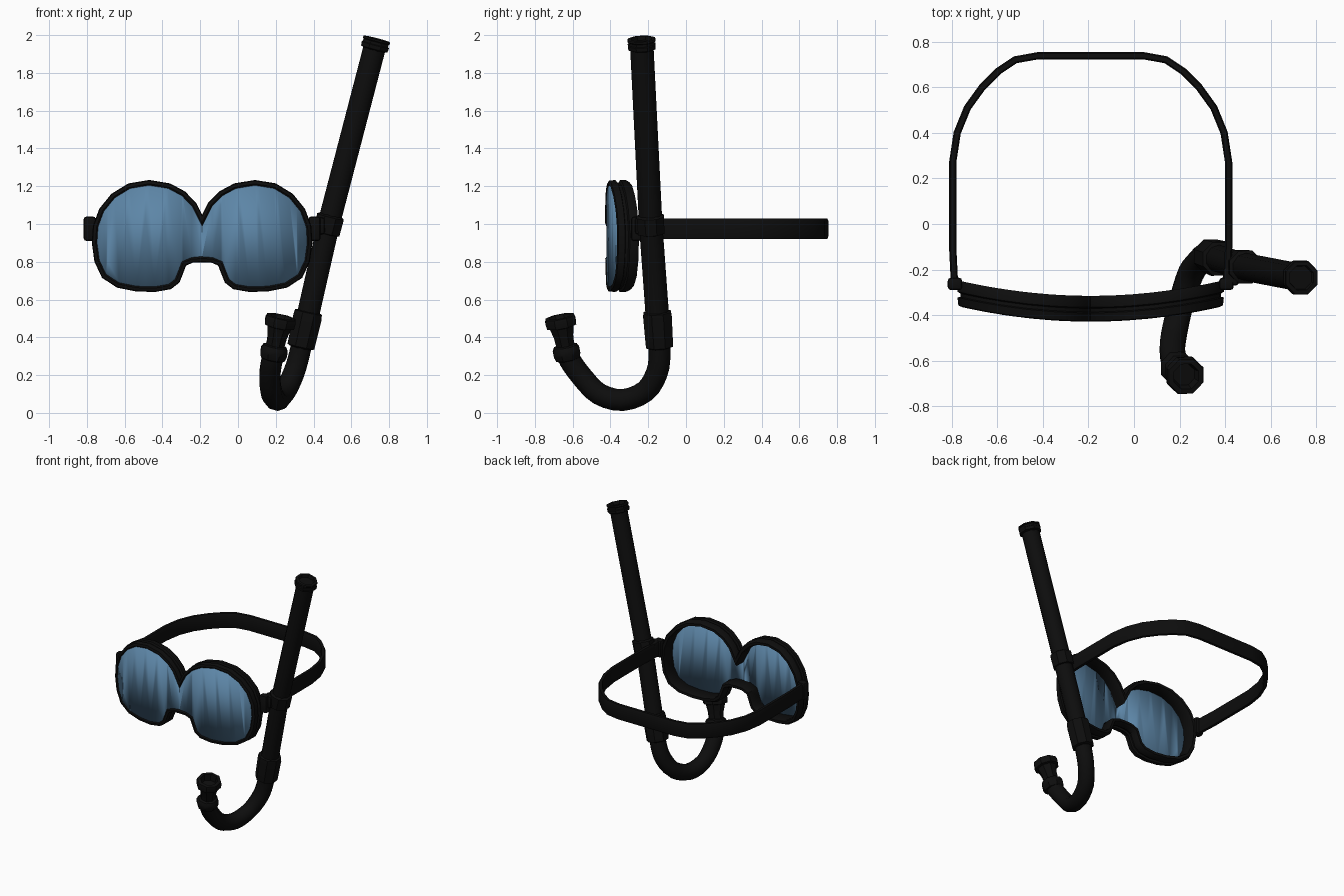
import bpy, bmesh, math
from mathutils import Vector

if "Cube" in bpy.data.objects:
    bpy.data.objects.remove(bpy.data.objects["Cube"])

CX = -0.19  # mask centre line


def material(name, rgb):
    m = bpy.data.materials.new(name)
    m.diffuse_color = (*rgb, 1)
    m.use_nodes = True
    m.node_tree.nodes["Principled BSDF"].inputs["Base Color"].default_value = m.diffuse_color
    return m


RUBBER = material("black rubber", (0.004, 0.004, 0.004))
GLASS = material("blue lens", (0.11, 0.24, 0.39))


def finish(name, bm, mat, angle=40):
    bmesh.ops.recalc_face_normals(bm, faces=bm.faces[:])
    me = bpy.data.meshes.new(name)
    bm.to_mesh(me)
    bm.free()
    ob = bpy.data.objects.new(name, me)
    bpy.context.collection.objects.link(ob)
    me.materials.append(mat)
    bpy.ops.object.select_all(action='DESELECT')
    ob.select_set(True)
    bpy.context.view_layer.objects.active = ob
    bpy.ops.object.shade_smooth_by_angle(angle=math.radians(angle))
    return ob


def skin(name, rings, mat, closed=False, angle=40):
    """Bridge equal rings of points; cap the ends unless closed."""
    bm = bmesh.new()
    vs = [[bm.verts.new(p) for p in r] for r in rings]
    n = len(rings[0])
    for a, b in zip(vs, vs[1:] + (vs[:1] if closed else [])):
        for i in range(n):
            j = (i + 1) % n
            bm.faces.new((a[i], a[j], b[j], b[i]))
    if not closed:
        bm.faces.new(vs[0])
        bm.faces.new(vs[-1])
    return finish(name, bm, mat, angle)


def ring(centre, axis, r, sides):
    u = Vector((1, 0, 0))
    u = (u - axis * u.dot(axis)).normalized()
    v = axis.cross(u)
    return [centre + r * (u * math.cos(t) + v * math.sin(t))
            for t in (2 * math.pi * (k + .5) / sides for k in range(sides))]


def smooth_path(pts, steps=3):
    """Catmull-Rom curve through the points."""
    p = [Vector(q) for q in pts]
    p = [2 * p[0] - p[1]] + p + [2 * p[-1] - p[-2]]
    out = []
    for a, b, c, d in zip(p, p[1:], p[2:], p[3:]):
        for s in range(steps):
            t = s / steps
            out.append(.5 * (2 * b + (c - a) * t + (2 * a - 5 * b + 4 * c - d) * t * t
                             + (3 * b - a - 3 * c + d) * t ** 3))
    return out + [p[-2]]


def tangents(p):
    return [(p[min(i + 1, len(p) - 1)] - p[max(i - 1, 0)]).normalized() for i in range(len(p))]


def tube(name, path, r, sides=10):
    skin(name, [ring(p, t, r, sides) for p, t in zip(path, tangents(path))], RUBBER)


def lathe(name, centre, axis, profile, sides=8):
    """Collar from (distance along axis, radius) pairs."""
    c, a = Vector(centre), Vector(axis).normalized()
    skin(name, [ring(c + a * t, a, r, sides) for t, r in profile], RUBBER)


def block(name, lo, hi, bevel=0.015):
    bm = bmesh.new()
    bmesh.ops.create_cube(bm, size=1)
    for v in bm.verts:
        v.co = Vector([(l + h) / 2 + c * (h - l) for l, h, c in zip(lo, hi, v.co)])
    bmesh.ops.bevel(bm, geom=bm.edges[:], offset=bevel, segments=2, affect='EDGES', profile=.5)
    finish(name, bm, RUBBER)


# Mask outline, half, then mirrored (distance from centre line, z)
half = [(0, 1.05), (.03, 1.11), (.09, 1.172), (.17, 1.215), (.28, 1.233), (.39, 1.215),
        (.48, 1.16), (.545, 1.08), (.578, .99), (.584, .9), (.57, .80), (.53, .715),
        (.45, .663), (.35, .643), (.25, .64), (.165, .655), (.12, .69), (.10, .74),
        (.085, .78), (.05, .795), (0, .797)]
outline = [Vector(p) for p in half + [(-x, z) for x, z in half[-2:0:-1]]]


def inset(d):
    out = []
    for i, p in enumerate(outline):
        e1 = (p - outline[i - 1]).normalized()
        e2 = (outline[(i + 1) % len(outline)] - p).normalized()
        n1, n2 = Vector((e1.y, -e1.x)), Vector((e2.y, -e2.x))
        m = (n1 + n2).normalized()
        out.append(p + m * d / max(m.dot(n1), .4))
    return out


def wrap(p, y):
    """Place a mask point, bending the mask back around the face."""
    return Vector((CX + p.x, y + .2 * p.x ** 2, p.y))


# Mask frame: grooved section of (inset, y) swept round the outline
section = [(.03, -.42), (.02, -.428), (.004, -.424), (0, -.39), (.013, -.385), (.013, -.37),
           (0, -.365), (0, -.335), (.012, -.315), (.03, -.315), (.036, -.33), (.036, -.41)]
skin("mask_frame", [[wrap(p, y) for p in inset(d)] for d, y in section], RUBBER, closed=True)

# Lens, cut into strips so that it bends with the frame
bm = bmesh.new()
bm.faces.new([bm.verts.new((p.x, 0, p.y)) for p in inset(.028)])
bmesh.ops.triangulate(bm, faces=bm.faces[:])
for k in range(-5, 6):
    bmesh.ops.bisect_plane(bm, geom=bm.verts[:] + bm.edges[:] + bm.faces[:],
                           plane_co=(k * .1, 0, 0), plane_no=(1, 0, 0))
for v in bm.verts:
    v.co = wrap(Vector((v.co.x, v.co.z)), -.418)
lens = finish("lens", bm, GLASS)
solid = lens.modifiers.new("thickness", 'SOLIDIFY')
solid.thickness = .008
solid.offset = 0

# Head strap: flat band round the back of the head
side = [(.597, -.26), (.605, -.1), (.605, .27), (.585, .40), (.54, .51), (.475, .60),
        (.405, .67), (.33, .72), (.23, .738)]
path = [Vector((CX + x, y, .975)) for x, y in side + [(-x, y) for x, y in side[::-1]]]
band = [(.016, .04), (.01, .055), (-.01, .055), (-.016, .04),
        (-.016, -.04), (-.01, -.055), (.01, -.055), (.016, -.04)]
rings = []
for p, t in zip(path, tangents(path)):
    n = t.cross(Vector((0, 0, 1)))
    rings.append([p + n * a + Vector((0, 0, b)) for a, b in band])
skin("head_strap", rings, RUBBER)

# Strap buckles on both sides of the mask
for s, name in ((-1, "left"), (1, "right")):
    x = CX + s * .595
    block(name + "_buckle", (x - .032, -.29, .91), (x + .032, -.235, 1.04))

# Snorkel barrel and U bend
top, mid, low = Vector((.73, -.235, 1.96)), Vector((.48, -.187, 1.0)), Vector((.355, -.147, .45))
tube("snorkel_barrel", [top, mid, low], .062)
tube("snorkel_bend", smooth_path([low, (.325, -.14, .31), (.295, -.155, .21), (.25, -.215, .115),
                                  (.21, -.335, .068), (.18, -.46, .10), (.168, -.55, .19),
                                  (.18, -.615, .28), (.195, -.636, .34)]), .058)

# Open rim on top, clip, lower sleeve
lathe("top_rim", top, top - mid, [(-.04, .06), (-.032, .078), (-.012, .08), (-.008, .074),
                                  (.006, .074), (.012, .08), (.02, .076), (.022, .058), (-.02, .05)])
lathe("snorkel_clip", mid, top - low, [(-.055, .06), (-.05, .076), (.04, .078), (.05, .06)])
block("clip_tab", (.39, -.27, .945), (.46, -.19, 1.035))
lathe("lower_sleeve", low, mid - (low + Vector((-.02, .005, -.1))),
      [(-.11, .055), (-.1, .078), (.06, .082), (.085, .078), (.09, .06)])

# Mouthpiece: collar, flared neck and open lip
lathe("mouthpiece", (.19, -.632, .32), (.035, -.033, .17),
      [(-.04, .056), (-.035, .068), (-.01, .077), (.015, .077), (.035, .066), (.04, .052),
       (.09, .056), (.14, .068), (.145, .085), (.175, .088), (.195, .082), (.197, .06), (.15, .05)])
